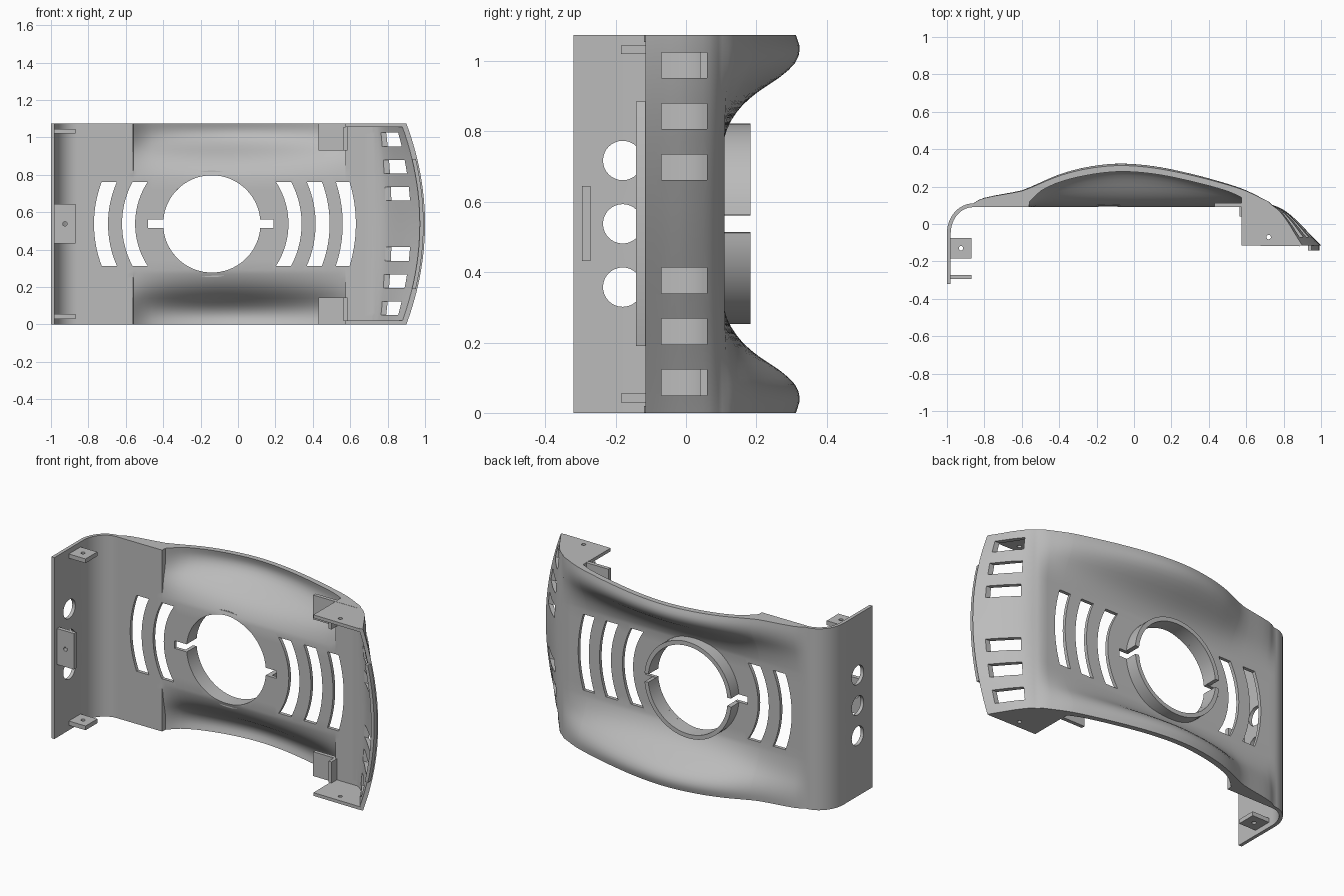
import bpy, bmesh, math

if "Cube" in bpy.data.objects:
    bpy.data.objects.remove(bpy.data.objects["Cube"])

H, MID, CX = 1.075, 0.5375, -0.14
mat = bpy.data.materials.new("light grey plastic")
mat.diffuse_color = (0.5, 0.5, 0.5, 1)
mat.use_nodes = True
mat.node_tree.nodes["Principled BSDF"].inputs["Base Color"].default_value = mat.diffuse_color


def finish(name, bm):
    bmesh.ops.recalc_face_normals(bm, faces=bm.faces)
    me = bpy.data.meshes.new(name)
    bm.to_mesh(me)
    bm.free()
    ob = bpy.data.objects.new(name, me)
    bpy.context.collection.objects.link(ob)
    me.materials.append(mat)
    return ob


def prism(name, pts, axis, lo, hi):
    """Extrude a 2D outline along an axis."""
    place = {'x': lambda u, v, a: (a, u, v), 'y': lambda u, v, a: (u, a, v),
             'z': lambda u, v, a: (u, v, a)}[axis]
    bm = bmesh.new()
    a = [bm.verts.new(place(u, v, lo)) for u, v in pts]
    b = [bm.verts.new(place(u, v, hi)) for u, v in pts]
    n = len(pts)
    bm.faces.new(a)
    bm.faces.new(b)
    for i in range(n):
        bm.faces.new((a[i], a[(i + 1) % n], b[(i + 1) % n], b[i]))
    return finish(name, bm)


def rect(u0, u1, v0, v1):
    return [(u0, v0), (u1, v0), (u1, v1), (u0, v1)]


def circle(u, v, r, n=32):
    return [(u + r * math.cos(2 * math.pi * i / n), v + r * math.sin(2 * math.pi * i / n))
            for i in range(n)]


def cut(ob, cutter):
    m = ob.modifiers.new("cut", 'BOOLEAN')
    m.operation, m.solver, m.object = 'DIFFERENCE', 'EXACT', cutter
    bpy.context.view_layer.objects.active = ob
    bpy.ops.object.modifier_apply(modifier="cut")
    bpy.data.objects.remove(cutter)


def curve(table, x):
    """Smooth interpolation through a short table."""
    if x <= table[0][0]:
        return table[0][1]
    if x >= table[-1][0]:
        return table[-1][1]

    def slope(i):
        a, b = table[max(i - 1, 0)], table[min(i + 1, len(table) - 1)]
        return (b[1] - a[1]) / (b[0] - a[0])
    for i in range(len(table) - 1):
        (x0, y0), (x1, y1) = table[i], table[i + 1]
        if x <= x1:
            w = x1 - x0
            t = (x - x0) / w
            return ((2*t**3 - 3*t*t + 1) * y0 + (t**3 - 2*t*t + t) * w * slope(i)
                    + (3*t*t - 2*t**3) * y1 + (t**3 - t*t) * w * slope(i + 1))


# bulge: height along x (outer and inner) and fade away from the ends
OUT = [(-.87, 0), (-.8, .03), (-.6, .07), (-.55, .09), (-.4, .155), (-.25, .195), (-.08, .213),
       (.1, .2), (.3, .16), (.5, .105), (.6, .07), (.7, .02), (.74, 0)]
INN = [(-.56, .03), (-.5, .09), (-.4, .14), (-.25, .18), (-.08, .2), (.1, .188), (.3, .147),
       (.5, .09), (.575, .055)]
FADE = [(0, .95), (.04, 1), (.08, .94), (.12, .74), (.16, .46), (.2, .24), (.25, .07), (.29, 0)]
SIDE = [(0, .11), (.29, .075), (.57, .01), (.79, -.055), (1, -.115)]


def side_reach(z):
    return 0.18 + 0.1 * (1 - ((z - MID) / MID) ** 2)


# profile stations: wall, rounded corner, plate, curved side
stations = [('wall', -.32), ('wall', -.19)]
stations += [('corner', math.pi - math.pi / 2 * i / 12) for i in range(13)]
xs = [-.83, -.8, -.75, -.7, -.65, -.6, -.561, -.559, -.54]
xs += [-.5 + .04 * i for i in range(27)] + [.574, .576, .6, .64, .68]
stations += [('plate', x) for x in xs]
stations += [('side', i / 12) for i in range(13)]


def section(st, z):
    kind, p = st
    g = max(0, curve(FADE, min(z, H - z)))
    if kind == 'wall':
        return (-1, p), (-.98, p)
    if kind == 'corner':
        c, s = math.cos(p), math.sin(p)
        return (-.86 + .14 * c, -.05 + .16 * s), (-.86 + .12 * c, -.05 + .14 * s)
    if kind == 'plate':
        inner = curve(INN, p) * g if -.56 < p < .575 else 0
        return (p, .11 + max(0, curve(OUT, p)) * g), (p, .09 + inner)
    w = side_reach(z)
    y = curve(SIDE, p)
    x = .72 + w * p
    o = (x, y + (max(0, curve(OUT, x)) * g if p < .3 else 0))
    return o, (x - .028 * min(1, p * 1.6), y - .02 * (1 - p))


half = [0, .015, .03, .045, .06, .08, .1, .12, .14, .16, .18, .2, .22, .245, .27, .29, .35, .41, .475]
zs = half + [MID] + [H - d for d in reversed(half)]
bm = bmesh.new()
outer, inner = [], []
for st in stations:
    pairs = [(section(st, z), z) for z in zs]
    outer.append([bm.verts.new((o[0], o[1], z)) for (o, i), z in pairs])
    inner.append([bm.verts.new((i[0], i[1], z)) for (o, i), z in pairs])
ns, nz = len(stations), len(zs)
for i in range(ns - 1):
    for k in range(nz - 1):
        for g in (outer, inner):
            bm.faces.new((g[i][k], g[i + 1][k], g[i + 1][k + 1], g[i][k + 1]))
    for k in (0, nz - 1):
        bm.faces.new((outer[i][k], outer[i + 1][k], inner[i + 1][k], inner[i][k]))
for i in (0, ns - 1):
    for k in range(nz - 1):
        bm.faces.new((outer[i][k], outer[i][k + 1], inner[i][k + 1], inner[i][k]))
shell = finish("panel_shell", bm)

# round opening with side notches
cut(shell, prism("cutter", circle(CX, MID, .26, 72), 'y', 0, .2))
cut(shell, prism("cutter", rect(CX - .34, CX + .33, .515, .56), 'y', 0, .2))
# curved vent slots either side of the opening
for side, r0, r1 in ((-1, .41, .48), (-1, .555, .63), (1, .41, .48), (1, .555, .63), (1, .70, .77)):
    dz = [-.225 + .45 * i / 20 for i in range(21)]
    arc = lambda r, d: (CX + side * math.sqrt(r * r - d * d), MID + d)
    cut(shell, prism("cutter", [arc(r0, d) for d in dz] + [arc(r1, d) for d in reversed(dz)],
                     'y', .03, .2))
# rectangular vents in the curved side
for z in (.05, .195, .34):
    for z0 in (z, H - z - .073):
        cut(shell, prism("cutter", rect(-.07, .06, z0, z0 + .073), 'x', .7, 1.1))
# round holes in the wall
for z in (MID - .18, MID, MID + .18):
    cut(shell, prism("cutter", circle(-.18, z, .056), 'x', -1.1, -.9))

# split collar around the opening
parts = [shell]
a0 = .09
angs = [a0 + (math.pi - 2 * a0) * i / 36 for i in range(37)]
for s, nm in ((1, "upper"), (-1, "lower")):
    pts = [(CX + .26 * math.cos(a), MID + s * .26 * math.sin(a)) for a in angs]
    pts += [(CX + .285 * math.cos(a), MID + s * .285 * math.sin(a)) for a in reversed(angs)]
    parts.append(prism("collar_" + nm, pts, 'y', .1, .183))

# paired parts at the two ends
edge = [(.72 + .172 * t - .006, curve(SIDE, t) - .004) for t in (1, .85, .7, .55, .4, .25, .12, 0)]
for nm, flip in (("lower", False), ("upper", True)):
    span = lambda a, b: (H - b, H - a) if flip else (a, b)
    flange = prism("end_flange_" + nm, [(.575, -.115)] + edge + [(.575, .105)], 'z', *span(.001, .02))
    cut(flange, prism("cutter", circle(.72, -.07, .012, 16), 'z', -.1, 1.2))
    z0, z1 = span(.001, .145)
    plate = prism("corner_plate_" + nm, rect(.43, .576, z0, z1), 'y', .09, .112)
    z0, z1 = span(.019, .145)
    rib = prism("corner_rib_" + nm, rect(.565, .585, z0, z1), 'y', .04, .1)
    tab = prism("wall_tab_" + nm, rect(-.985, -.87, -.185, -.075), 'z', *span(.03, .055))
    cut(tab, prism("cutter", circle(-.925, -.13, .012, 16), 'z', -.1, 1.2))
    parts += [flange, plate, rib, tab]

# middle tab on the wall
tab = prism("wall_tab_middle", rect(-.985, -.87, .432, .645), 'y', -.295, -.272)
cut(tab, prism("cutter", circle(-.925, MID, .012, 16), 'y', -.4, 0))
# lip along the curved edge
zz = [.19 + .695 * i / 16 for i in range(17)]
lip = prism("edge_lip", [(.72 + side_reach(z) - .028, z) for z in zz]
            + [(.72 + side_reach(z) - .008, z) for z in reversed(zz)], 'y', -.142, -.11)
parts += [tab, lip]

bpy.ops.object.select_all(action='DESELECT')
for ob in parts:
    ob.select_set(True)
bpy.context.view_layer.objects.active = shell
bpy.ops.object.shade_smooth_by_angle(angle=math.radians(30))
